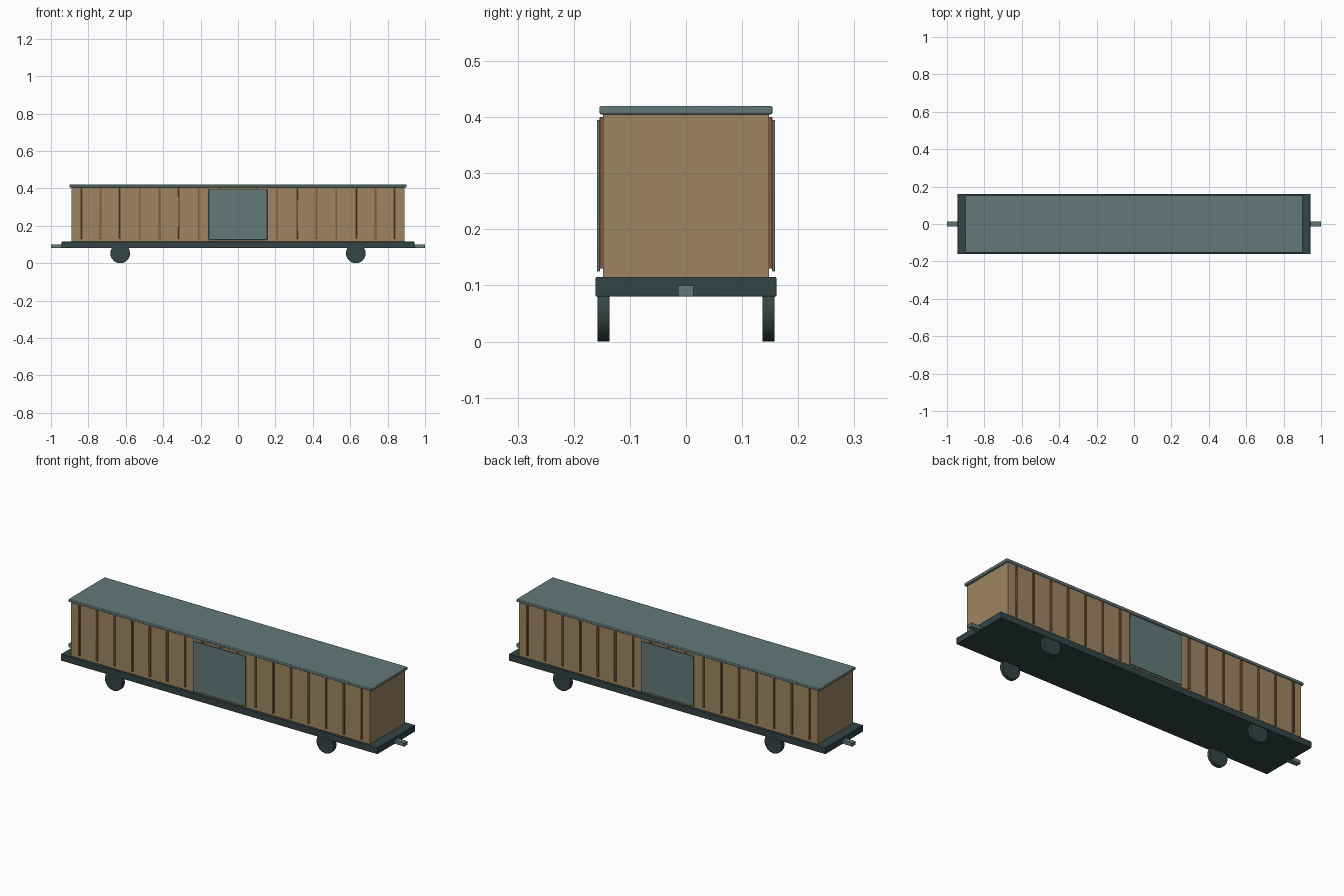
import bpy
import math

if "Cube" in bpy.data.objects:
    bpy.data.objects.remove(bpy.data.objects["Cube"], do_unlink=True)


def material(name, rgb):
    m = bpy.data.materials.new(name)
    m.use_nodes = True
    m.diffuse_color = (*rgb, 1)
    m.node_tree.nodes["Principled BSDF"].inputs["Base Color"].default_value = (*rgb, 1)
    return m


steel = material("grey_teal_steel", (0.125, 0.19, 0.19))
iron = material("dark_iron", (0.033, 0.058, 0.058))
wood = material("tan_wood", (0.34, 0.235, 0.118))
trim = material("red_brown_wood", (0.25, 0.1, 0.05))


def finish(obj, name, mat, bevel):
    obj.name = name
    obj.data.materials.append(mat)
    bpy.ops.object.transform_apply(location=False, rotation=True, scale=True)
    if bevel:
        mod = obj.modifiers.new("soft_edges", "BEVEL")
        mod.width = bevel
        mod.segments = 2
        mod.limit_method = "ANGLE"
    bpy.ops.object.shade_smooth_by_angle(angle=math.radians(30))
    return obj


def box(name, low, high, mat, bevel=0.0):
    bpy.ops.mesh.primitive_cube_add(
        size=1, location=[(a + b) / 2 for a, b in zip(low, high)])
    obj = bpy.context.object
    obj.scale = [b - a for a, b in zip(low, high)]
    return finish(obj, name, mat, bevel)


# Main body: chassis, cabin and roof
box("chassis", (-0.943, -0.161, 0.08), (0.943, 0.161, 0.115), iron, 0.002)
box("wagon_body", (-0.89, -0.148, 0.11), (0.89, 0.148, 0.41), wood)
box("roof", (-0.902, -0.154, 0.405), (0.902, 0.154, 0.42), steel, 0.003)

for side, y in (("right", -1), ("left", 1)):
    # Sliding door
    ys = sorted((y * 0.153, y * 0.159))
    box(f"{side}_door", (-0.157, ys[0], 0.125), (0.157, ys[1], 0.395), steel, 0.002)

    # Vertical battens
    ys = sorted((y * 0.145, y * 0.154))
    for k in range(-8, 9):
        x = k * 0.105
        box(f"{side}_batten_{k + 8}", (x - 0.005, ys[0], 0.13),
            (x + 0.005, ys[1], 0.40), trim, 0.001)

# Couplers and wheels at both ends
for end, x in (("rear", -1), ("front", 1)):
    xs = sorted((x * 0.935, x))
    box(f"{end}_coupler", (xs[0], -0.014, 0.08), (xs[1], 0.014, 0.10), steel, 0.002)
    for side, y in (("right", -1), ("left", 1)):
        bpy.ops.mesh.primitive_cylinder_add(
            vertices=32, radius=0.0525, depth=0.022,
            location=(x * 0.63, y * 0.147, 0.0525), rotation=(math.pi / 2, 0, 0))
        finish(bpy.context.object, f"{end}_{side}_wheel", iron, 0.002)
